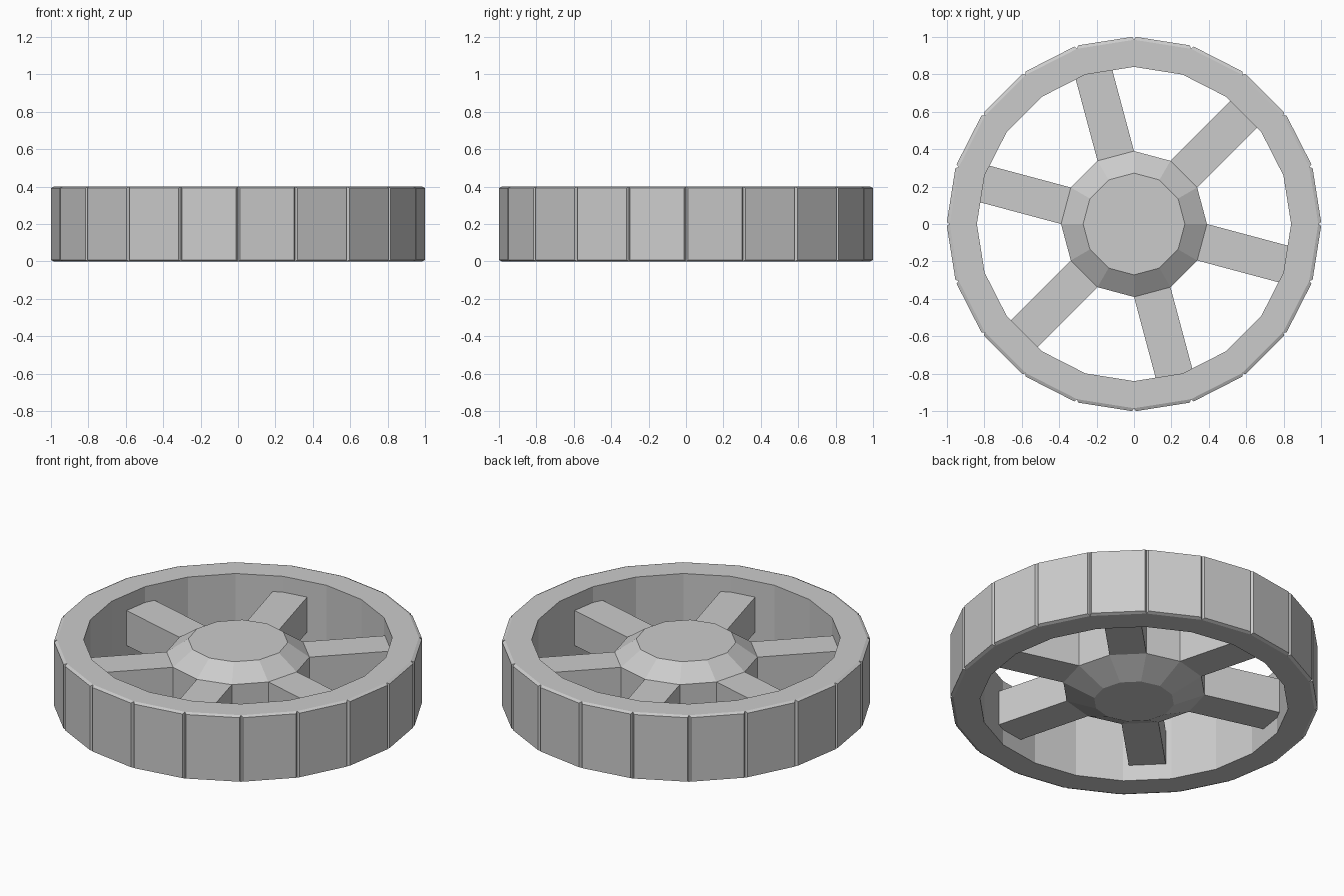
import bpy, bmesh
from math import cos, sin, radians
from mathutils import Matrix

cube = bpy.data.objects.get("Cube")
if cube:
    bpy.data.objects.remove(cube, do_unlink=True)

HEIGHT = 0.4
SEGMENTS = 20
HUB_SIDES = 12
HUB_RADIUS = 0.39
HUB_LOW, HUB_HIGH = 0.095, 0.305

grey = bpy.data.materials.new("plain grey")
grey.use_nodes = True
colour = (0.6, 0.6, 0.6, 1)
grey.diffuse_color = colour
grey.node_tree.nodes["Principled BSDF"].inputs["Base Color"].default_value = colour


def finish(name, bm):
    """Turn a bmesh into a grey flat-shaded object."""
    bmesh.ops.recalc_face_normals(bm, faces=bm.faces)
    mesh = bpy.data.meshes.new(name)
    bm.to_mesh(mesh)
    bm.free()
    mesh.materials.append(grey)
    obj = bpy.data.objects.new(name, mesh)
    bpy.context.collection.objects.link(obj)
    return obj


def ring(bm, radius, z, sides):
    step = radians(360 / sides)
    return [bm.verts.new((radius * cos(i * step), radius * sin(i * step), z))
            for i in range(sides)]


def bridge(bm, a, b):
    """Quads between two rings of equal size."""
    n = len(a)
    return [bm.faces.new((a[i], a[(i + 1) % n], b[(i + 1) % n], b[i]))
            for i in range(n)]


# Rim: square-section ring whose outer faces rise as bevelled tread panels
bm = bmesh.new()
outer_low = ring(bm, 0.985, 0, SEGMENTS)
outer_high = ring(bm, 0.985, HEIGHT, SEGMENTS)
inner_high = ring(bm, 0.84, HEIGHT, SEGMENTS)
inner_low = ring(bm, 0.84, 0, SEGMENTS)
tread = bridge(bm, outer_low, outer_high)
bridge(bm, outer_high, inner_high)
bridge(bm, inner_high, inner_low)
bridge(bm, inner_low, outer_low)
bmesh.ops.recalc_face_normals(bm, faces=bm.faces)
bmesh.ops.inset_individual(bm, faces=tread, thickness=0.011, depth=0.017)
finish("rim", bm)

# Hub: twelve-sided drum with sloped shoulders and flat caps
bm = bmesh.new()
profile = [(0.22, 0.015), (HUB_RADIUS, HUB_LOW), (HUB_RADIUS, HUB_HIGH), (0.272, 0.388)]
rings = [ring(bm, r, z, HUB_SIDES) for r, z in profile]
for low, high in zip(rings, rings[1:]):
    bridge(bm, low, high)
bm.faces.new(rings[0])
bm.faces.new(rings[-1])
finish("hub", bm)

# Spokes: bars as wide as one hub side, running from every other side into the rim
width = 2 * HUB_RADIUS * sin(radians(15))
start, end = HUB_RADIUS * cos(radians(15)), 0.88
for i in range(6):
    bm = bmesh.new()
    bmesh.ops.create_cube(bm, size=1)
    place = (Matrix.Rotation(radians(45 + 60 * i), 4, "Z")
             @ Matrix.Translation(((start + end) / 2, 0, (HUB_LOW + HUB_HIGH) / 2))
             @ Matrix.Diagonal((end - start, width, HUB_HIGH - HUB_LOW, 1)))
    bmesh.ops.transform(bm, matrix=place, verts=bm.verts)
    finish(f"spoke_{i + 1}", bm)
